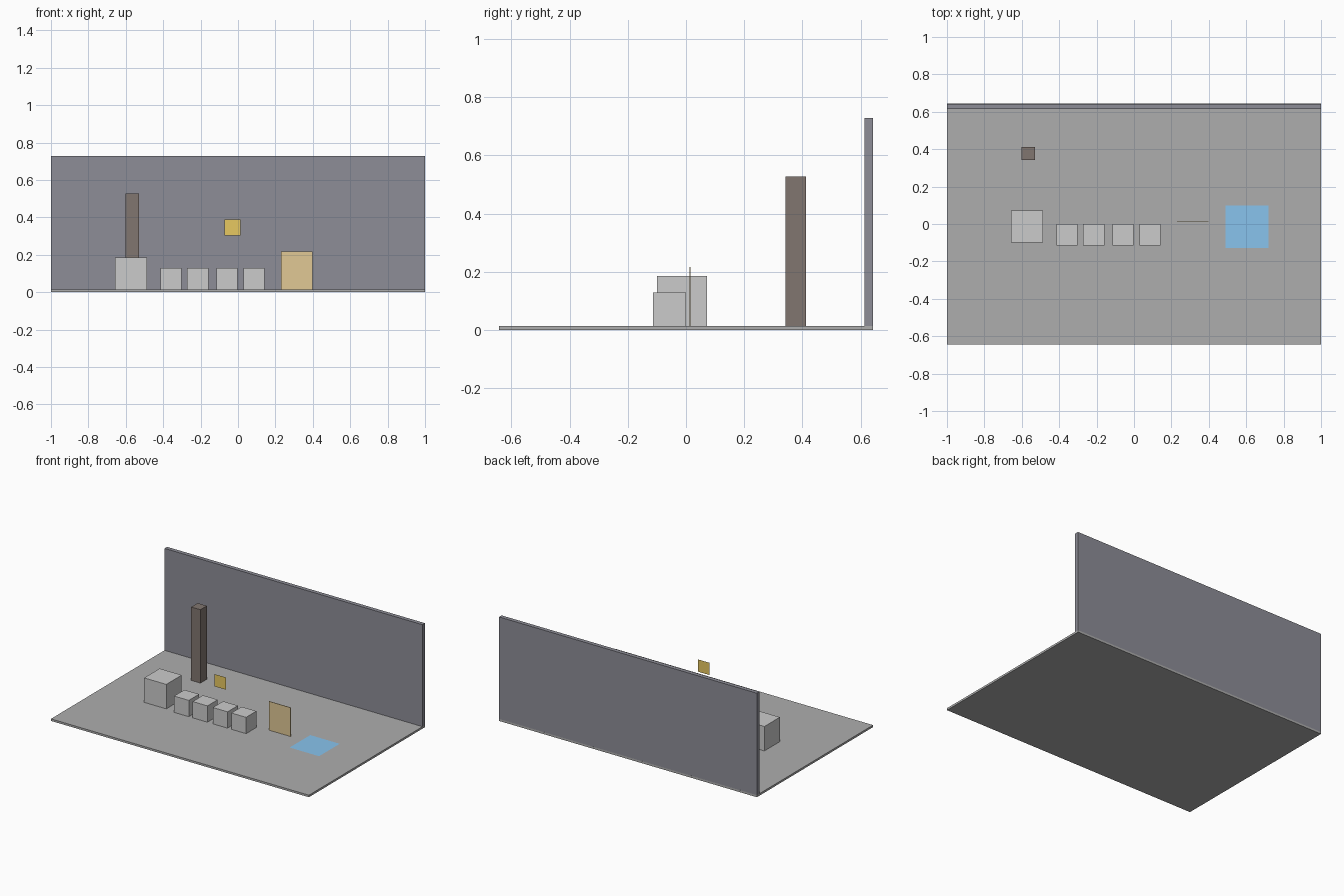
import bpy
from math import radians

if "Cube" in bpy.data.objects:
    bpy.data.objects.remove(bpy.data.objects["Cube"])


def material(name, color):
    mat = bpy.data.materials.new(name)
    mat.diffuse_color = (*color, 1)
    mat.use_nodes = True
    mat.node_tree.nodes["Principled BSDF"].inputs["Base Color"].default_value = mat.diffuse_color
    return mat


def finish(name, size, mat):
    obj = bpy.context.object
    obj.name = name
    obj.scale = size
    bpy.ops.object.transform_apply(location=False, rotation=False, scale=True)
    if mat:
        obj.data.materials.append(mat)
    return obj


def box(name, x, y, base, size, mat=None):
    """Box standing on the height 'base'."""
    bpy.ops.mesh.primitive_cube_add(size=1, location=(x, y, base + size[2] / 2))
    return finish(name, size, mat)


def sheet(name, location, size, mat, upright=False):
    """Single flat square; upright sheets face the front."""
    bpy.ops.mesh.primitive_plane_add(
        size=1, location=location, rotation=(radians(90) if upright else 0, 0, 0))
    return finish(name, (size, size, 1), mat)


slate = material("slate", (0.27, 0.27, 0.31))
brown = material("brown", (0.22, 0.18, 0.16))
tan = material("tan", (0.75, 0.58, 0.30))
gold = material("gold", (0.80, 0.58, 0.12))
blue = material("blue", (0.25, 0.55, 0.85))
grey = material("floor_grey", (0.42, 0.42, 0.42))

FLOOR = 0.0143

# Stage: floor slab and back wall
box("floor", 0, 0, 0, (2, 1.286, FLOOR), grey)
box("back_wall", 0, 0.6286, FLOOR, (2, 0.0286, 0.7143), slate)

# Pillar in front of the wall
box("pillar", -0.566, 0.377, FLOOR, (0.0714, 0.0714, 0.5143), brown)

# Row of blocks
box("large_block", -0.572, -0.0143, FLOOR, (0.1714, 0.1714, 0.1714))
for i, x in enumerate((-0.3585, -0.2143, -0.0585, 0.0857)):
    box(f"small_block_{i + 1}", x, -0.0571, FLOOR, (0.1143, 0.1143, 0.1143))

# Thin standing panel, floating tile and floor patch
box("standing_panel", 0.3145, 0.0143, FLOOR, (0.169, 0.004, 0.202), tan)
sheet("floating_tile", (-0.029, -0.155, 0.3465), 0.0857, gold, upright=True)
sheet("floor_patch", (0.6045, -0.0143, FLOOR + 0.0012), 0.2286, blue)
